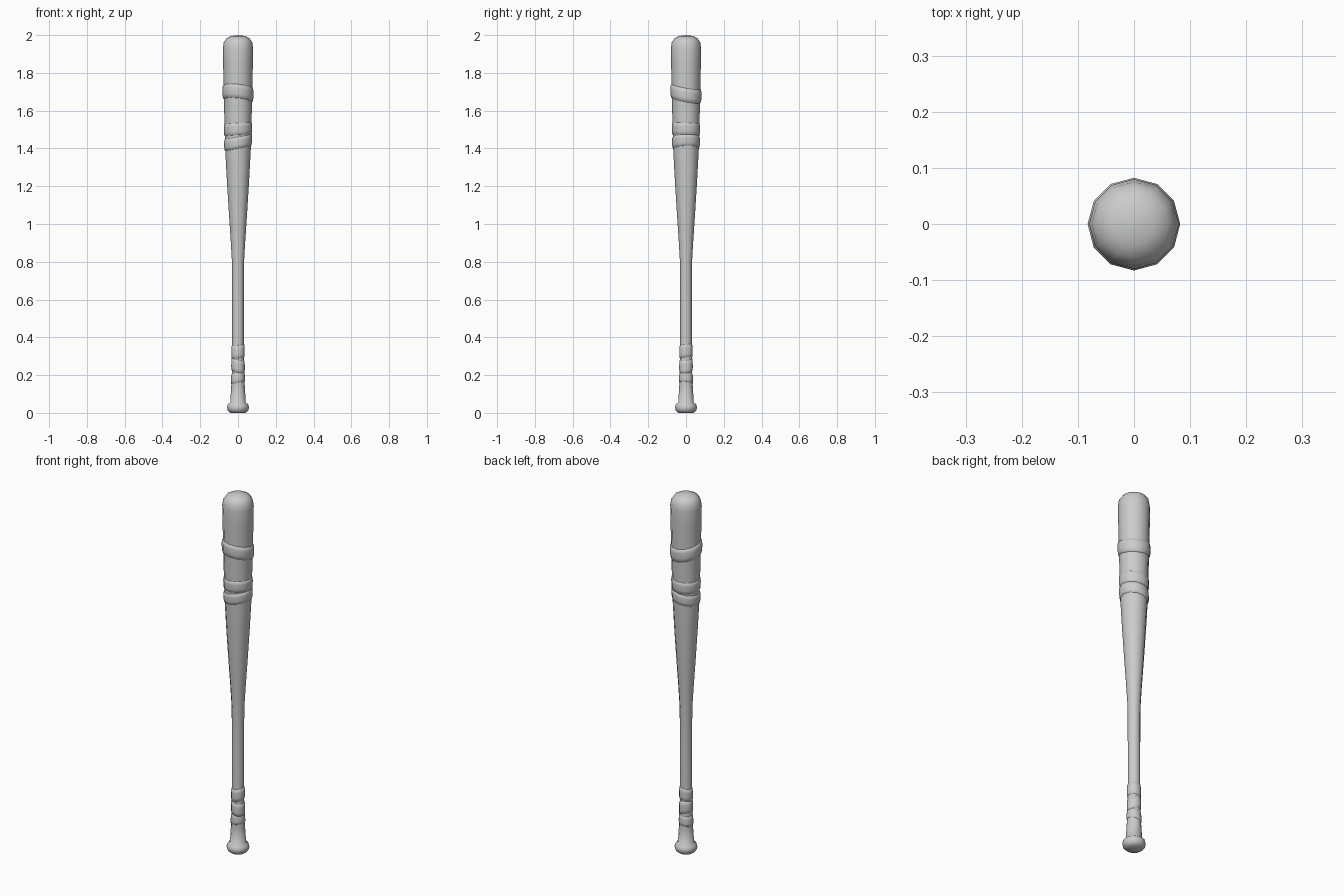
import bpy, bmesh, math

if "Cube" in bpy.data.objects:
    bpy.data.objects.remove(bpy.data.objects["Cube"])

SIDES = 12
# (radius, height) outline of the bat from knob to barrel end
PROFILE = [(0.040, 0.0), (0.054, 0.012), (0.058, 0.028), (0.054, 0.045),
           (0.041, 0.055), (0.036, 0.14), (0.032, 0.22), (0.031, 0.36), (0.031, 0.60),
           (0.032, 0.80), (0.039, 0.92), (0.049, 1.07), (0.060, 1.25),
           (0.068, 1.40), (0.072, 1.55), (0.075, 1.68), (0.079, 1.86), (0.080, 1.93),
           (0.075, 1.963), (0.061, 1.983), (0.038, 1.995)]


def radius_at(z):
    for (r0, z0), (r1, z1) in zip(PROFILE, PROFILE[1:]):
        if z0 <= z <= z1:
            return r0 + (r1 - r0) * (z - z0) / (z1 - z0)
    return 0.03


def add_object(name, bm, angle):
    bmesh.ops.recalc_face_normals(bm, faces=bm.faces)
    mesh = bpy.data.meshes.new(name)
    bm.to_mesh(mesh)
    bm.free()
    ob = bpy.data.objects.new(name, mesh)
    bpy.context.collection.objects.link(ob)
    bpy.ops.object.select_all(action='DESELECT')
    ob.select_set(True)
    bpy.context.view_layer.objects.active = ob
    bpy.ops.object.shade_smooth_by_angle(angle=math.radians(angle))


def bridge(bm, a, b):
    for i in range(SIDES):
        j = (i + 1) % SIDES
        bm.faces.new((a[i], a[j], b[j], b[i]))


def ring(bm, point):
    return [bm.verts.new(point(2 * math.pi * i / SIDES)) for i in range(SIDES)]


# Turned bat body
bm = bmesh.new()
rings = [ring(bm, lambda a, r=r, z=z: (r * math.cos(a), r * math.sin(a), z))
         for r, z in PROFILE]
for a, b in zip(rings, rings[1:]):
    bridge(bm, a, b)
bm.faces.new(rings[0][::-1])
tip = bm.verts.new((0, 0, 2.0))
for i in range(SIDES):
    bm.faces.new((rings[-1][i], rings[-1][(i + 1) % SIDES], tip))
add_object("bat_body", bm, 50)


# Tape wraps: tilted bulging bands that follow the body
def tape(name, z, height, bulge, tilt_x, tilt_y):
    bm = bmesh.new()
    section = [(-0.5, -0.002), (-0.46, 0.55 * bulge), (-0.2, bulge),
               (0.2, bulge), (0.46, 0.55 * bulge), (0.5, -0.002)]
    loops = []
    for t, out in section:
        def point(a):
            h = z + t * height + tilt_x * math.cos(a) + tilt_y * math.sin(a)
            r = radius_at(h) + out
            return (r * math.cos(a), r * math.sin(a), h)
        loops.append(ring(bm, point))
    for a, b in zip(loops, loops[1:] + loops[:1]):
        bridge(bm, a, b)
    add_object(name, bm, 60)


tape("barrel_tape_upper", 1.69, 0.075, 0.007, -0.008, -0.014)
tape("barrel_tape_middle", 1.50, 0.065, 0.004, 0.004, -0.003)
tape("barrel_tape_lower", 1.432, 0.062, 0.005, 0.013, 0.002)
tape("grip_tape_upper", 0.325, 0.07, 0.004, 0.004, 0.003)
tape("grip_tape_middle", 0.25, 0.07, 0.004, -0.008, 0.004)
tape("grip_tape_lower", 0.185, 0.055, 0.003, 0.006, -0.003)
